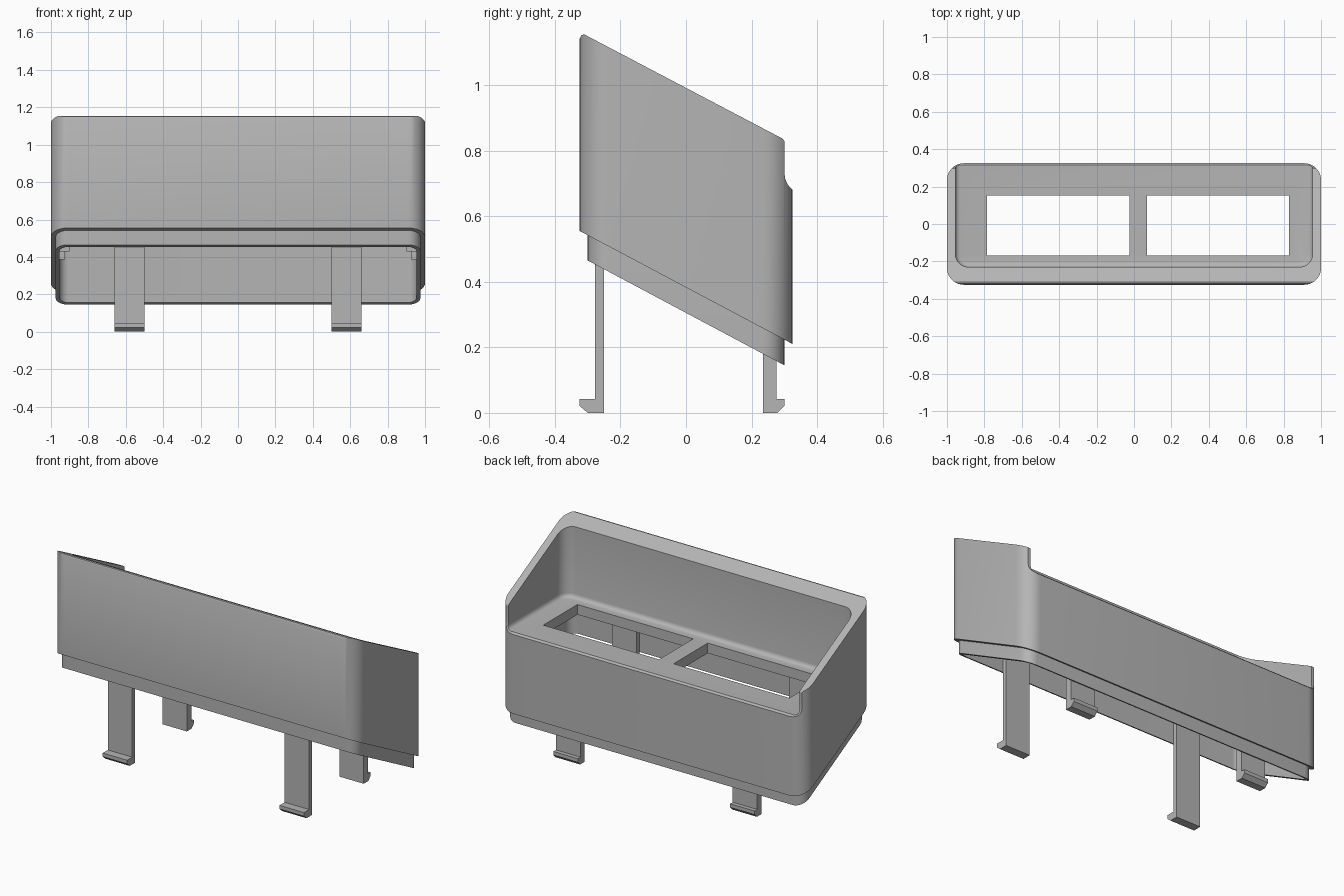
import bpy, bmesh, math

if "Cube" in bpy.data.objects:
    bpy.data.objects.remove(bpy.data.objects["Cube"])

grey = bpy.data.materials.new("light_grey_plastic")
grey.use_nodes = True
grey.diffuse_color = (0.46, 0.46, 0.46, 1)
grey.node_tree.nodes["Principled BSDF"].inputs["Base Color"].default_value = (0.46, 0.46, 0.46, 1)


def prism(name, points, offset, bevel=0):
    """Extrude a closed outline by an offset; optionally round the starting rim."""
    bm = bmesh.new()
    base = bm.faces.new([bm.verts.new(p) for p in points])
    rim = list(base.edges)
    new = bmesh.ops.extrude_face_region(bm, geom=[base], use_keep_orig=True)["geom"]
    bmesh.ops.translate(bm, vec=offset, verts=[g for g in new if isinstance(g, bmesh.types.BMVert)])
    if bevel:
        bmesh.ops.bevel(bm, geom=rim, offset=bevel, segments=4, profile=0.5, affect='EDGES')
    bmesh.ops.recalc_face_normals(bm, faces=bm.faces)
    mesh = bpy.data.meshes.new(name)
    bm.to_mesh(mesh)
    bm.free()
    mesh.materials.append(grey)
    ob = bpy.data.objects.new(name, mesh)
    bpy.context.collection.objects.link(ob)
    return ob


def rounded(name, x, y0, y1, r, z0, z1, bevel=0, seg=8):
    """Upright prism with a rounded rectangular plan."""
    pts = []
    corners = [(x - r, y1 - r), (r - x, y1 - r), (r - x, y0 + r), (x - r, y0 + r)]
    for k, (cx, cy) in enumerate(corners):
        for i in range(seg + 1):
            a = (k + i / seg) * math.pi / 2
            pts.append((cx + r * math.cos(a), cy + r * math.sin(a), z0))
    return prism(name, pts, (0, 0, z1 - z0), bevel)


def side(name, profile, x0, x1):
    """Side profile (y, z) extruded across the width."""
    return prism(name, [(x0, y, z) for y, z in profile], (x1 - x0, 0, 0))


def box(name, x0, x1, y0, y1, z0, z1):
    return side(name, [(y0, z0), (y1, z0), (y1, z1), (y0, z1)], x0, x1)


def combine(ob, tool, operation):
    mod = ob.modifiers.new("cut", 'BOOLEAN')
    mod.operation, mod.object, mod.solver = operation, tool, 'EXACT'
    bpy.ops.object.select_all(action='DESELECT')
    bpy.context.view_layer.objects.active = ob
    ob.select_set(True)
    bpy.ops.object.modifier_apply(modifier=mod.name)
    bpy.data.objects.remove(tool)


# Outer shell, trimmed to the slanted side profile
shell = rounded("housing_shell", 1, -0.325, 0.325, 0.09, 0, 1.3)
combine(shell, side("shell_profile", [
    (-0.34, 0.563), (0.34, 0.202), (0.34, 0.66), (0.325, 0.68), (0.315, 0.69),
    (0.308, 0.7), (0.302, 0.715), (0.3, 0.735), (0.3, 0.828), (0.295, 0.836),
    (-0.31, 1.154), (-0.319, 1.152), (-0.325, 1.14), (-0.34, 1.13)], -1.2, 1.2), 'INTERSECT')

# Recessed lip around the bottom opening
lip = rounded("lip", 0.975, -0.3, 0.3, 0.065, 0, 0.6)
combine(lip, side("lip_profile", [
    (-0.4, 0.518), (0.4, 0.092), (0.4, 0.3), (-0.4, 0.66)], -1.2, 1.2), 'INTERSECT')
combine(shell, lip, 'UNION')

# Upper tray, lower cavity and the two window openings
combine(shell, rounded("tray", 0.955, -0.23, 0.8, 0.07, 0.69, 1.5, 0.025), 'DIFFERENCE')
combine(shell, rounded("cavity", 0.955, -0.28, 0.28, 0.05, -0.2, 0.63), 'DIFFERENCE')
for x0, x1 in ((-0.785, -0.025), (0.07, 0.83)):
    combine(shell, box("window", x0, x1, -0.168, 0.152, 0.5, 0.9), 'DIFFERENCE')

# Snap-fit legs with hooked feet, and inner side ribs
parts = [shell]
front_leg = [(-0.25, 0), (-0.3, 0), (-0.325, 0.022), (-0.325, 0.043),
             (-0.277, 0.043), (-0.277, 0.635), (-0.25, 0.635)]
back_leg = [(0.235, 0), (0.278, 0), (0.3, 0.022), (0.3, 0.043),
            (0.276, 0.043), (0.276, 0.635), (0.235, 0.635)]
for label, s in (("left", 1), ("right", -1)):
    a, b = sorted((s * 0.5, s * 0.66))
    parts.append(side("front_leg_" + label, front_leg, a, b))
    parts.append(side("back_leg_" + label, back_leg, a, b))
    for tag, x, y, z in (("front", 0.9, -0.06, 0.43), ("back", 0.925, 0.06, 0.385)):
        a, b = sorted((s * x, s * 0.957))
        parts.append(box(tag + "_rib_" + label, a, b, y, y + 0.04, z, 0.635))

# Smooth the rounded corners while keeping the edges crisp
bpy.ops.object.select_all(action='DESELECT')
for ob in parts:
    ob.select_set(True)
bpy.context.view_layer.objects.active = shell
bpy.ops.object.shade_smooth_by_angle(angle=math.radians(30))
